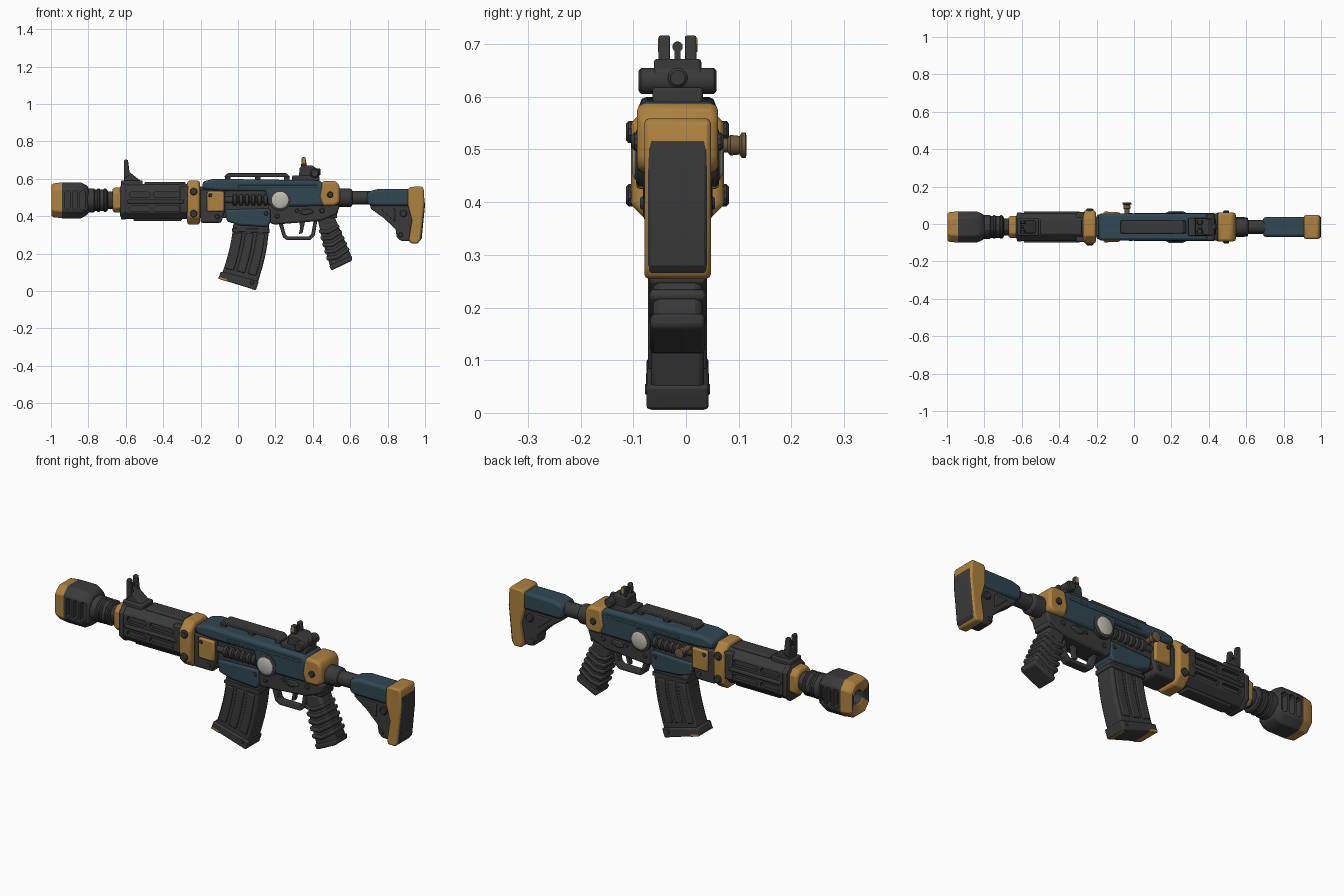
import bpy, bmesh, math

if "Cube" in bpy.data.objects:
    bpy.data.objects.remove(bpy.data.objects["Cube"])

CY = -0.016  # centre plane of the rifle


def mat(name, rgb):
    m = bpy.data.materials.new(name)
    m.diffuse_color = (*rgb, 1)
    m.use_nodes = True
    m.node_tree.nodes["Principled BSDF"].inputs["Base Color"].default_value = m.diffuse_color
    return m


DARK = mat("dark_gunmetal", (0.042, 0.042, 0.042))
GOLD = mat("ochre", (0.42, 0.22, 0.05))
BLUE = mat("slate_blue", (0.03, 0.063, 0.085))
PALE = mat("pale_grey", (0.52, 0.50, 0.45))
BRONZE = mat("dull_bronze", (0.15, 0.10, 0.05))
DEEP = mat("deep_grey", (0.022, 0.022, 0.022))


def finish(name, bm, mats, bevel=0.0):
    bmesh.ops.recalc_face_normals(bm, faces=bm.faces[:])
    me = bpy.data.meshes.new(name)
    bm.to_mesh(me)
    bm.free()
    for m in mats:
        me.materials.append(m)
    ob = bpy.data.objects.new(name, me)
    bpy.context.collection.objects.link(ob)
    if bevel:
        b = ob.modifiers.new("bevel", "BEVEL")
        b.width, b.segments, b.angle_limit = bevel, 2, math.radians(35)
    return ob


def skin(bm, rings):
    """Bridge equal-length rings of points and cap both ends."""
    vs = [[bm.verts.new(p) for p in r] for r in rings]
    n = len(vs[0])
    for a, b in zip(vs, vs[1:]):
        for i in range(n):
            bm.faces.new((a[i], a[(i + 1) % n], b[(i + 1) % n], b[i]))
    bm.faces.new(vs[0])
    bm.faces.new(vs[-1])


def prism(name, pts, hy, m, bevel=0.006, y=0.0):
    """Side profile (x, z) extruded to +-hy about the offset y."""
    bm = bmesh.new()
    skin(bm, [[(x, CY + y + s * hy, z) for x, z in pts] for s in (-1, 1)])
    return finish(name, bm, [m], bevel)


def box(name, x0, x1, z0, z1, hy, m, bevel=0.006, y=0.0):
    return prism(name, [(x0, z0), (x1, z0), (x1, z1), (x0, z1)], hy, m, bevel, y)


def octo(name, secs, zc, mats, bevel=0.005):
    """Chamfered box sections (x, half y, half z, chamfer) lofted along x."""
    bm = bmesh.new()
    rings = []
    for x, a, b, c in secs:
        q = [(a, c - b), (a, b - c), (a - c, b), (c - a, b),
             (-a, b - c), (-a, c - b), (c - a, -b), (a - c, -b)]
        rings.append([(x, CY + y, zc + z) for y, z in q])
    skin(bm, rings)
    return finish(name, bm, mats, bevel)


def lathe(name, prof, axis, u, w, m, n=20, bevel=0.0):
    """Profile (t, r) turned about x (u=y, w=z) or about y (u=x, w=z)."""
    bm = bmesh.new()
    rings = []
    for t, r in prof:
        ring = []
        for i in range(n):
            a = 2 * math.pi * (i + 0.5) / n
            c, s = u + r * math.cos(a), w + r * math.sin(a)
            ring.append((t, CY + c, s) if axis == "x" else (c, CY + t, s))
        rings.append(ring)
    skin(bm, rings)
    return finish(name, bm, [m], bevel)


def bolt(name, x, z, r, hy, m=DARK, n=10):
    return lathe(name, [(-hy, r * .75), (-hy + .005, r), (hy - .005, r), (hy, r * .75)], "y", x, z, m, n)


def cut(ob, boxes):
    """Sink slots (x0, x1, z0, z1, y0, y1) into an object."""
    bm = bmesh.new()
    for x0, x1, z0, z1, y0, y1 in boxes:
        c = min(x1 - x0, z1 - z0) * .3
        p = [(x0 + c, z0), (x1 - c, z0), (x1, z0 + c), (x1, z1 - c),
             (x1 - c, z1), (x0 + c, z1), (x0, z1 - c), (x0, z0 + c)]
        skin(bm, [[(x, CY + y, z) for x, z in p] for y in (y0, y1)])
    tool = finish(ob.name + "_cutter", bm, [DEEP])
    tool.hide_render = True
    tool.hide_viewport = True
    tool.display_type = "WIRE"
    mod = ob.modifiers.new("slots", "BOOLEAN")
    mod.operation, mod.object, mod.solver = "DIFFERENCE", tool, "EXACT"


# muzzle brake with a sunken bore, ochre front and side slots
brake = octo("muzzle_brake", [(-.9, .034, .034, .02), (-.985, .034, .034, .02), (-1, .07, .08, .034),
             (-.985, .08, .092, .036), (-.94, .083, .096, .036), (-.84, .083, .096, .036),
             (-.81, .07, .08, .03), (-.8, .06, .07, .03)], .485, [DARK, GOLD])
for f in brake.data.polygons:
    f.material_index = int(f.center.x < -.945 and max(abs(brake.data.vertices[v].co.z - .485) for v in f.vertices) > .05)
cut(brake, [(x, x + .028, .435, .535, s * .066 - .02, s * .066 + .02 + .01 * s)
            for x in (-.925, -.885, -.845) for s in (-1, 1)])

# barrel neck and front ring
lathe("barrel_neck", [(-.82, .066), (-.77, .066), (-.765, .06), (-.70, .06), (-.695, .048), (-.60, .048)],
      "x", 0, .485, DARK, 12)
for x in (-.755, -.72):
    lathe("neck_ring", [(x, .06), (x + .005, .065), (x + .013, .065), (x + .018, .06)], "x", 0, .485, DARK, 12)
octo("front_ring", [(-.672, .05, .056, .02), (-.66, .06, .067, .025), (-.625, .06, .067, .025)], .487, [GOLD])

# handguard with long slots and rails
guard = octo("handguard", [(-.63, .062, .08, .03), (-.62, .074, .093, .034), (-.26, .074, .093, .034)], .479, [DARK])
cut(guard, [(x0, x1, z, z + .03, s * .075 - .018, s * .075 + .018)
            for x0, x1 in ((-.58, -.47), (-.45, -.31)) for z in (.425, .5) for s in (-1, 1)])
octo("handguard_lip", [(-.625, .078, .097, .036), (-.6, .078, .097, .036)], .479, [DARK])
box("guard_side_rib", -.59, -.29, .468, .488, .083, DARK)
box("guard_top_rail", -.50, -.28, .565, .583, .04, DARK)
box("guard_bottom_rail", -.56, -.30, .375, .40, .035, DARK)
box("guard_rear_block", -.31, -.26, .42, .56, .08, DARK)

# front sight: base, ramp and two prongs
box("front_sight_base", -.625, -.51, .56, .592, .045, DARK)
prism("front_sight_ramp", [(-.61, .585), (-.61, .65), (-.585, .64), (-.515, .585)], .034, DARK)
for s in (-1, 1):
    prism("front_sight_prong", [(-.61, .60), (-.61, .695), (-.603, .705), (-.588, .70), (-.578, .62)],
          .010, DARK, .003, s * .026)
lathe("front_sight_post", [(-.604, .009), (-.59, .009)], "x", 0, .665, DARK, 10)

# ochre collar with bolts
octo("collar", [(-.272, .078, .108, .036), (-.262, .088, .118, .04), (-.213, .088, .118, .04),
                (-.203, .078, .108, .036)], .473, [GOLD])
for z in (.533, .413):
    bolt("collar_bolt", -.237, z, .021, .098)

# receiver core, upper shell and rear block
box("receiver_core", -.21, .53, .39, .56, .05, DARK)
prism("upper_shell", [(-.19, .545), (-.19, .585), (-.13, .6), (.44, .592), (.47, .55), (.47, .455), (.29, .452),
                      (.16, .46), (.15, .535), (-.1, .535)], .072, BLUE, .014)
prism("upper_front_block", [(-.2, .365), (-.09, .365), (-.07, .43), (-.07, .54), (-.2, .54)], .066, DARK, .01)
box("front_side_plate", -.165, -.075, .425, .532, .079, GOLD, .008)
bolt("front_plate_bolt", -.148, .512, .011, .083)
bolt("front_block_bolt", -.11, .398, .013, .071)
prism("rear_plate", [(.435, .505), (.45, .588), (.525, .588), (.545, .56), (.545, .475), (.52, .455), (.45, .455)],
      .077, GOLD, .014)
bolt("rear_plate_bolt", .493, .515, .017, .087)
box("shell_strip", .0, .42, .553, .567, .075, BLUE, .003)

# recoil coil on both sides
coil = [(-.07, .018)]
for i in range(6):
    x = -.03 + i * .033
    coil += [(x, .018), (x + .005, .03), (x + .02, .03), (x + .026, .018)]
for s in (-1, 1):
    lathe("recoil_coil", coil, "x", s * .046, .487, DARK, 16)

# round side dials
bolt("dial_housing", .225, .487, .058, .08, DARK, 28)
bolt("dial_face", .225, .487, .044, .086, PALE, 28)

# charging handle on the far side
lathe("charging_handle", [(.04, .014), (.095, .014), (.1, .02), (.118, .018), (.122, .025), (.129, .025), (.131, .018)],
      "y", -.038, .508, BRONZE, 16)

# magazine well and lower receiver
prism("magazine_well", [(-.068, .435), (.175, .442), (.175, .37), (.16, .342), (.01, .352), (-.06, .372)],
      .061, BLUE, .01)
bolt("well_pin", .15, .415, .012, .065)
prism("lower_receiver", [(.16, .46), (.545, .46), (.53, .41), (.44, .375), (.19, .355), (.165, .37)], .056, DARK, .01)
for x, z, r in ((.21, .40, .012), (.315, .43, .011), (.45, .43, .014)):
    bolt("receiver_pin", x, z, r, .062)
prism("selector_lever", [(.33, .415), (.36, .405), (.405, .42), (.39, .44), (.345, .44)], .064, DARK, .005)

# trigger and its guard
prism("trigger_guard", [(.215, .37), (.24, .288), (.262, .272), (.385, .272), (.41, .295), (.425, .38), (.405, .38),
                        (.392, .304), (.378, .291), (.268, .291), (.256, .3), (.237, .37)], .022, DARK, .004)
prism("trigger", [(.325, .38), (.36, .38), (.353, .345), (.345, .31), (.325, .305), (.333, .34)], .012, DARK, .004)


# curved magazine
def mag(u, t):
    xl, zl = -.03 - .07 * t ** 1.6, .36 - .295 * t
    xr, zr = .170 - .075 * t ** 1.8, .36 - .355 * t
    return xl + (xr - xl) * u, zl + (zr - zl) * u


def mag_part(name, u0, u1, t0, t1, hy, m, bevel):
    ts = [t0 + (t1 - t0) * i / 6 for i in range(7)]
    prism(name, [mag(u0, t) for t in ts] + [mag(u1, t) for t in reversed(ts)], hy, m, bevel)


mag_part("magazine_body", .02, .98, 0, .95, .05, DARK, .01)
for u in (.06, .36, .66):
    mag_part("magazine_rib", u, u + .22, .16, .8, .056, DARK, .005)
mag_part("magazine_band", 0, 1, .08, .14, .055, DARK, .005)
mag_part("magazine_base", -.03, 1.0, .87, 1, .059, DARK, .009)
mag_part("base_wear_front", -.02, .22, .965, 1.003, .0595, GOLD, .004)
mag_part("base_wear_rear", .9, .985, .985, 1.003, .05, GOLD, .002)
bolt("base_pin", .075, .045, .012, .062)


# pistol grip with slanted ribs
def grip(u, t):
    xl, zl = .425 + .075 * t ** 1.2, .385 - .275 * t
    xr, zr = .515 + .1 * t, .40 - .235 * t
    return xl + (xr - xl) * u, zl + (zr - zl) * u


prism("grip", [grip(0, 0), grip(0, .5), grip(0, .92), grip(.08, 1), grip(.92, 1), grip(1, .93), grip(1, .5), grip(1, 0)],
      .047, DARK, .014)
for i in range(5):
    t = .2 + i * .13
    prism("grip_rib", [grip(-.05, t), grip(.4, t + .05), grip(1.04, t - .02), grip(1.04, t + .06),
                       grip(.4, t + .13), grip(-.05, t + .08)], .053, DARK, .007)
prism("grip_cap", [grip(-.04, .9), grip(0, 1), grip(.95, 1), grip(1.04, .9)], .052, DARK, .008)

# top rail on feet
prism("top_rail", [(-.075, .61), (-.055, .63), (.26, .63), (.28, .61)], .034, DARK, .004)
for x in (-.07, .09, .245):
    box("rail_foot", x, x + .03, .59, .615, .03, DARK, .002)

# rear sight
box("rear_sight_base", .29, .435, .585, .618, .048, DARK)
prism("rear_sight_body", [(.325, .61), (.33, .66), (.345, .672), (.395, .672), (.43, .65), (.43, .61)], .045, DARK)
for s in (-1, 1):
    prism("rear_sight_prong", [(.337, .66), (.34, .71), (.348, .717), (.36, .715), (.37, .66)], .011, DARK, .004, s * .025)
    box("prong_marking", .343, .36, .685, .711, .002, GOLD, 0, s * .0355)
lathe("rear_sight_post", [(.345, .01), (.36, .01)], "x", 0, .695, DARK, 12)
box("rear_sight_stem", .345, .36, .66, .695, .006, DARK, .001)
bolt("sight_knob", .41, .63, .025, .074, DARK, 14)
lathe("sight_eyepiece", [(.40, .019), (.437, .019), (.442, .014)], "x", 0, .636, DARK, 16)

# buffer tube
lathe("buffer_tube", [(.53, .05), (.6, .05), (.608, .045), (.612, .037), (.72, .037)], "x", 0, .498, DARK, 16)

# stock: blue cheek piece, dark strut, ochre butt with dark pad
prism("stock_cheek", [(.69, .465), (.69, .53), (.745, .545), (.93, .545), (.93, .455), (.72, .455)], .053, BLUE, .014)
prism("stock_strut", [(.705, .465), (.93, .465), (.945, .265), (.87, .268), (.848, .29), (.843, .33), (.78, .39),
                      (.71, .44)], .04, DARK, .008)
prism("strut_panel", [(.76, .44), (.84, .44), (.84, .37)], .044, DARK, .005)
bolt("strut_bolt", .885, .415, .02, .052)
bolt("strut_lower_bolt", .87, .30, .013, .045)
prism("butt_frame", [(.908, .545), (.92, .557), (.985, .559), (.993, .545), (.995, .46), (.976, .275), (.962, .254),
                     (.92, .256), (.914, .28), (.93, .38), (.908, .46)], .063, GOLD, .014)
prism("butt_pad", [(.96, .549), (.99, .549), (1.0, .46), (.982, .28), (.97, .264), (.94, .264)], .056, DARK, .006)

# smooth the bevels, keep hard edges
bpy.ops.object.select_all(action="DESELECT")
for ob in bpy.context.collection.objects:
    if not ob.hide_render:
        ob.select_set(True)
        bpy.context.view_layer.objects.active = ob
bpy.ops.object.shade_smooth_by_angle(angle=math.radians(30))
